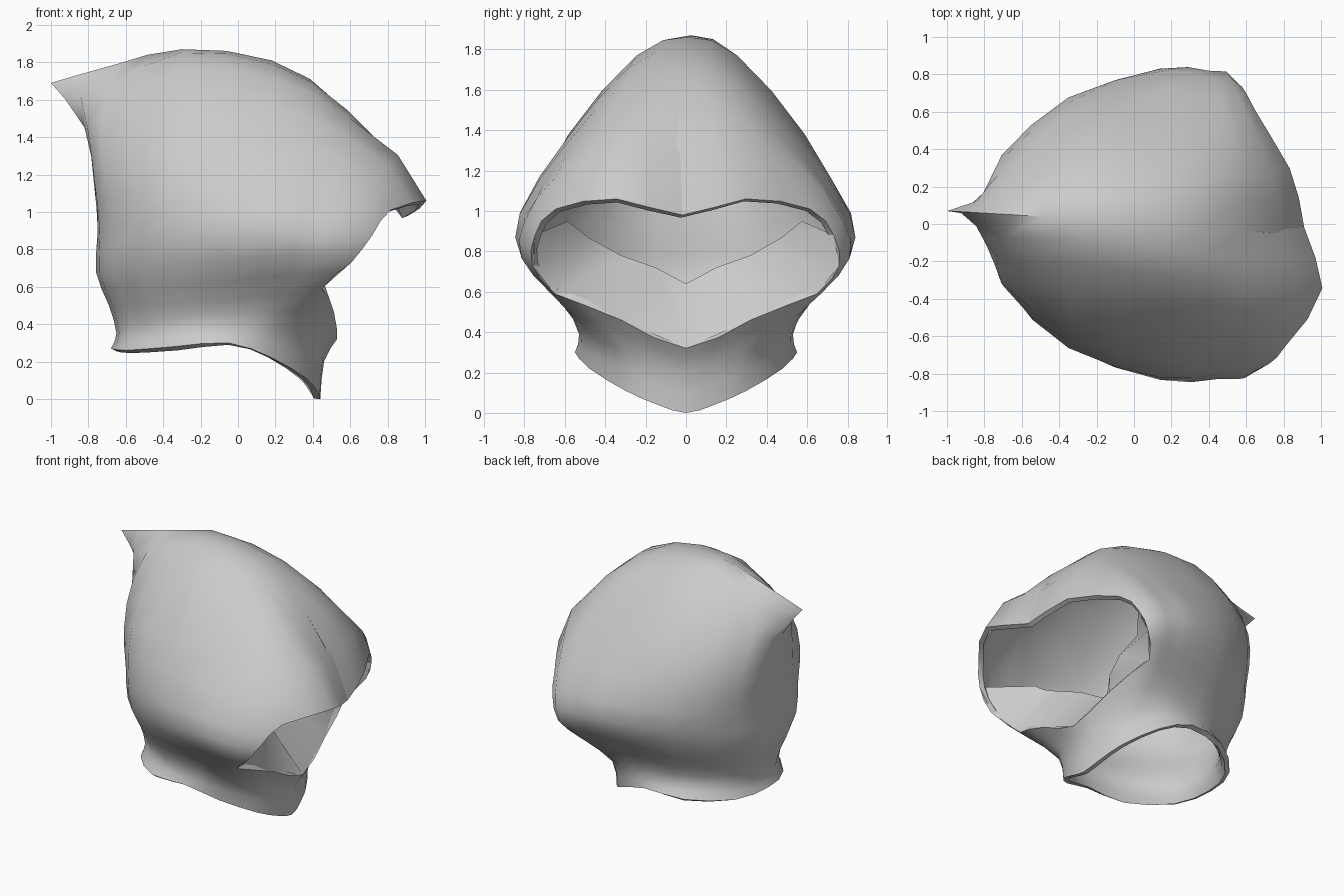
import bpy, bmesh, math
from mathutils import Vector

if "Cube" in bpy.data.objects:
    bpy.data.objects.remove(bpy.data.objects["Cube"])

# Half rows (+y side), each running from the centre back round to the face edge
HOOD = [
    [(-1, 0, 1.69), (-.65, 0, 1.79), (-.3, 0, 1.87), (.18, 0, 1.81), (.57, 0, 1.55), (.91, 0, .98)],
    [(-.82, 0, 1.45), (-.73, .22, 1.5), (-.32, .23, 1.77), (.2, .27, 1.71), (.58, .29, 1.5), (.92, .32, 1.06)],
    [(-.77, 0, 1.15), (-.71, .34, 1.2), (-.34, .56, 1.37), (.2, .58, 1.36), (.52, .57, 1.28), (.73, .63, 1.01)],
    [(-.75, 0, .9), (-.68, .35, .93), (-.35, .67, .98), (.15, .82, .99), (.44, .79, .97), (.65, .74, .88)],
    [(-.76, 0, .68), (-.67, .33, .69), (-.33, .63, .72), (.13, .79, .76), (.4, .81, .77), (.56, .76, .73)],
]
# Neck rows carry on under the face to the centre front
NECK = [
    [(-.69, 0, .5), (-.6, .29, .5), (-.28, .52, .51), (.1, .6, .54), (.3, .64, .57), (.43, .65, .59),
     (.5, .32, .46), (.53, 0, .32)],
    [(-.65, 0, .35), (-.57, .27, .36), (-.25, .49, .38), (.05, .53, .39), (.22, .49, .38), (.36, .36, .33),
     (.43, .2, .27), (.46, 0, .2)],
    [(-.68, 0, .27), (-.6, .28, .26), (-.34, .51, .28), (-.05, .55, .3), (.18, .48, .22), (.36, .3, .11),
     (.42, .14, .04), (.44, 0, 0)],
]
# Inner edge of the lower-face cloth, from the cheek down to the centre
MASK = [(.36, .58, .95), (.38, .48, .87), (.4, .32, .78), (.34, .15, .72), (.24, 0, .64)]
STEP = 2          # mesh steps between control points


def spline(p0, p1, p2, p3, t):
    return .5 * (2 * p1 + (p2 - p0) * t + (2 * p0 - 5 * p1 + 4 * p2 - p3) * t * t
                 + (3 * p1 - p0 - 3 * p2 + p3) * t ** 3)


def flip(v):
    return Vector((v.x, -v.y, v.z))


def full_ring(half):
    pts = [Vector(p) for p in half]
    return pts + [flip(p) for p in pts[-2:0:-1]]


def skew(p):
    # Cloth hangs slightly twisted: brim forward on one side, tip to the other
    x = max(p.x, 0)
    return Vector((p.x - .35 * p.y * x ** 3, p.y - .07 * p.x * max(p.z - .7, 0), p.z))


def make_object(name, bm):
    mesh = bpy.data.meshes.new(name)
    bm.to_mesh(mesh)
    bm.free()
    obj = bpy.data.objects.new(name, mesh)
    bpy.context.collection.objects.link(obj)
    bpy.ops.object.select_all(action='DESELECT')
    bpy.context.view_layer.objects.active = obj
    obj.select_set(True)
    return obj


edge = len(HOOD[0]) - 1
rows = [full_ring(r + NECK[0][edge + 1:]) for r in HOOD] + [full_ring(r) for r in NECK]
n = len(rows[0])

# Refine round each ring, then down the rows
rings = [[spline(r[i - 1], r[i], r[(i + 1) % n], r[(i + 2) % n], k / STEP)
          for i in range(n) for k in range(STEP)] for r in rows]
m = n * STEP
above = [flip(p) for p in rings[1]]
below = [2 * a - b for a, b in zip(rings[-1], rings[-2])]
ext = [above] + rings + [below]
grid = []
for j in range(1, len(ext) - 2):
    for k in range(STEP):
        grid.append([spline(ext[j - 1][i], ext[j][i], ext[j + 1][i], ext[j + 2][i], k / STEP)
                     for i in range(m)])
grid.append(rings[-1])

# Hood skin, leaving the face opening empty
bm = bmesh.new()
vs = [[bm.verts.new(skew(p)) for p in row] for row in grid]
face_a, face_b = edge * STEP, m - edge * STEP
for j in range(len(grid) - 1):
    for i in range(m):
        if j < len(HOOD) * STEP and face_a <= i < face_b:
            continue
        h = (i + 1) % m
        bm.faces.new((vs[j][i], vs[j][h], vs[j + 1][h], vs[j + 1][i]))
bmesh.ops.delete(bm, geom=[v for v in bm.verts if not v.link_faces], context='VERTS')
bmesh.ops.remove_doubles(bm, verts=bm.verts, dist=.002)
hood = make_object("hood", bm)

# Cloth thickness with hems round the face and neck
mod = hood.modifiers.new("thickness", 'SOLIDIFY')
mod.thickness = .035
mod.offset = -1
bpy.ops.object.modifier_apply(modifier=mod.name)
bpy.ops.object.shade_smooth_by_angle(angle=math.radians(50))

# Cloth tucked in behind the lower face edge
outer = [HOOD[3][-1], HOOD[4][-1]] + NECK[0][edge:]
outer = [Vector(p) for p in outer]
inner = [Vector(p) for p in MASK]
outer += [flip(p) for p in outer[-2::-1]]
inner += [flip(p) for p in inner[-2::-1]]
bm = bmesh.new()
a = [bm.verts.new(skew(p)) for p in outer]
b = [bm.verts.new(skew(p)) for p in inner]
for i in range(len(a) - 1):
    bm.faces.new((a[i], a[i + 1], b[i + 1], b[i]))
make_object("face_cloth", bm)
bpy.ops.object.shade_smooth_by_angle(angle=math.radians(50))
